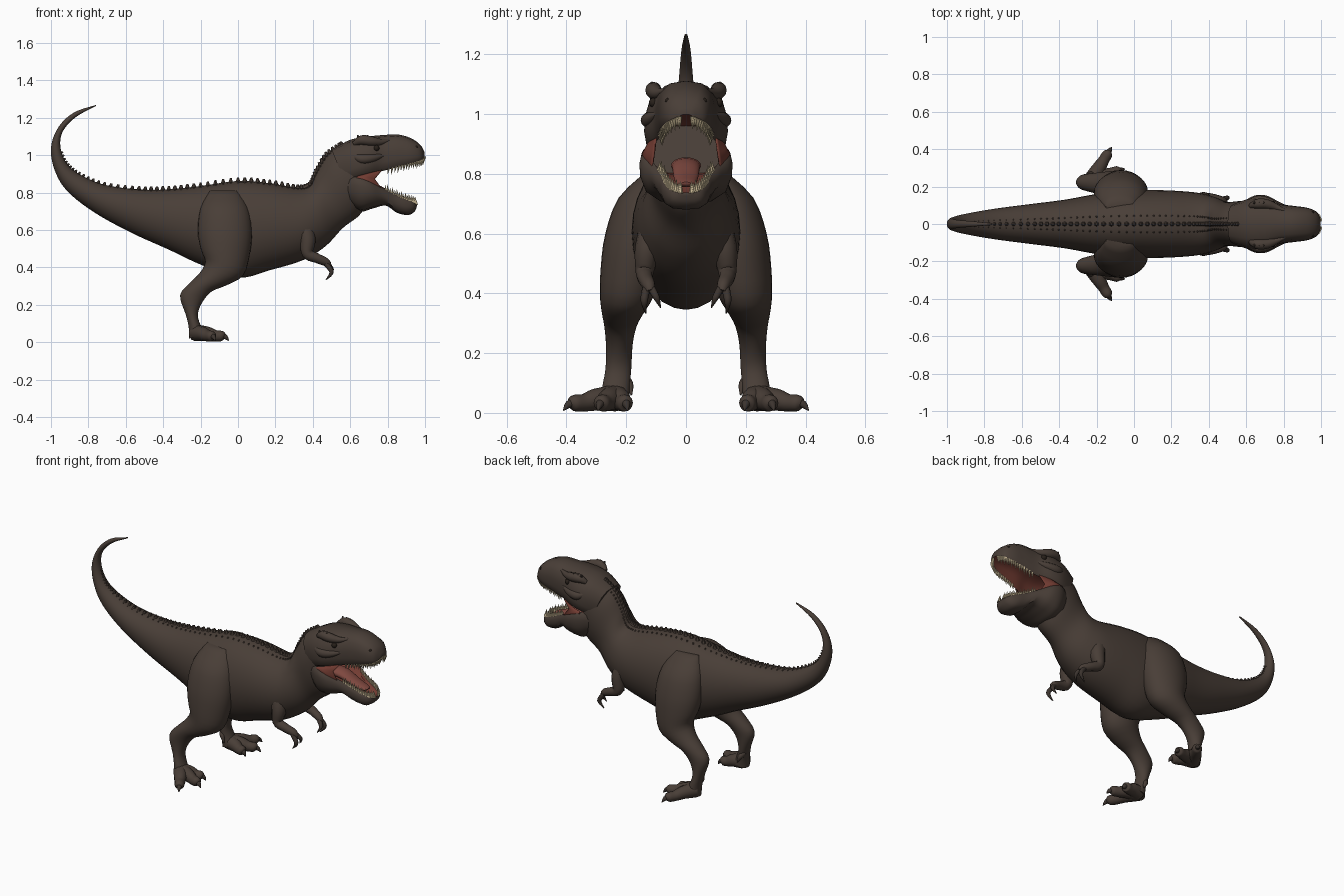
import bpy, bmesh, math
from mathutils import Vector, Matrix

if "Cube" in bpy.data.objects:
    bpy.data.objects.remove(bpy.data.objects["Cube"])


def material(name, rgb):
    m = bpy.data.materials.new(name)
    m.diffuse_color = (*rgb, 1)
    m.use_nodes = True
    m.node_tree.nodes["Principled BSDF"].inputs["Base Color"].default_value = m.diffuse_color
    return m


HIDE = material("brown_hide", (0.066, 0.048, 0.038))
MOUTH = material("mouth_red", (0.17, 0.045, 0.032))
TONGUE = material("tongue_red", (0.21, 0.065, 0.05))
TOOTH = material("ivory", (0.55, 0.45, 0.28))
CLAW = material("dark_claw", (0.045, 0.034, 0.028))
EYE = material("dark_eye", (0.02, 0.014, 0.01))


def spline(pts, n):
    """Smooth curve through number tuples, n steps per span."""
    out = []
    for i in range(len(pts) - 1):
        p0, p1 = pts[max(i - 1, 0)], pts[i]
        p2, p3 = pts[i + 1], pts[min(i + 2, len(pts) - 1)]
        for k in range(n):
            t = k / n
            out.append(tuple(b + 0.5 * t * (c - a + t * (2 * a - 5 * b + 4 * c - d
                       + t * (3 * (b - c) + d - a))) for a, b, c, d in zip(p0, p1, p2, p3)))
    return out + [tuple(pts[-1])]


def finish(name, bm, mats, mirror=False, angle=50):
    bmesh.ops.recalc_face_normals(bm, faces=bm.faces)
    me = bpy.data.meshes.new(name)
    bm.to_mesh(me)
    bm.free()
    for m in mats:
        me.materials.append(m)
    me.shade_smooth()
    me.set_sharp_from_angle(angle=math.radians(angle))
    ob = bpy.data.objects.new(name, me)
    bpy.context.collection.objects.link(ob)
    if mirror:
        mod = ob.modifiers.new("mirror", 'MIRROR')
        mod.use_axis = (False, True, False)
        mod.use_mirror_merge = False
    return ob


def skin(name, rings, mats, mirror=False, closed=True, red=()):
    """Bridge rings; ring segments listed in red take the second material."""
    bm = bmesh.new()
    rows = [[bm.verts.new((x, y, max(z, 0))) for x, y, z in r] for r in rings]
    n = len(rows[0])
    for a, b in zip(rows, rows[1:]):
        for i in range(n if closed else n - 1):
            j = (i + 1) % n
            f = bm.faces.new((a[i], a[j], b[j], b[i]))
            f.material_index = 1 if i in red else 0
    if closed:
        bm.faces.new(rows[0])
        bm.faces.new(rows[-1])
    return finish(name, bm, mats, mirror)


OVAL = [(math.cos(i * math.tau / 28), 0.5 + 0.5 * math.sin(i * math.tau / 28)) for i in range(28)]
# Half of a jaw section: hollow mouth roof, lip, then the outer side up to the crown
HALF = [(0, .45), (.4, .44), (.72, .3), (.86, 0), (.95, .05), (1, .25), (.98, .5), (.86, .78), (.55, .95), (0, 1)]
JAW = HALF + [(-u, v) for u, v in HALF[-2:0:-1]]
RED = (0, 1, 2, 15, 16, 17)


def loft(name, stations, profile, mats, steps=5, **kw):
    """Stations: upper x,z, lower x,z, half width, y centre."""
    rings = [[(bx + (ax - bx) * v, y + w * u, bz + (az - bz) * v) for u, v in profile]
             for ax, az, bx, bz, w, y in spline(stations, steps)]
    return skin(name, rings, mats, **kw)


def tube(name, path, mat, sides=12, mirror=True):
    """Round limb along x,y,z,radius points."""
    pts = spline(path, 5)
    rings = []
    for i, p in enumerate(pts):
        t = Vector(pts[min(i + 1, len(pts) - 1)][:3]) - Vector(pts[max(i - 1, 0)][:3])
        n = t.cross(Vector((0, 1, 0))).normalized()
        m = t.cross(n).normalized()
        r = max(p[3], 0.001)
        rings.append([Vector(p[:3]) + r * (n * math.cos(a) + m * math.sin(a))
                      for a in (k * math.tau / sides for k in range(sides))])
    return skin(name, rings, [mat], mirror)


def spikes(name, items, mat, sides=6, mirror=False):
    """Many cones: base point, direction, radius, length, tip ratio."""
    bm = bmesh.new()
    for base, d, r, h, tip in items:
        d = Vector(d).normalized()
        M = Matrix.Translation(Vector(base) + d * h / 2) @ d.to_track_quat('Z', 'Y').to_matrix().to_4x4()
        bmesh.ops.create_cone(bm, cap_ends=True, segments=sides, radius1=r, radius2=r * tip, depth=h, matrix=M)
    return finish(name, bm, [mat], mirror)


# Tail, torso and neck
BODY = [(-.76, 1.262, -.76, 1.268, .005, 0), (-.865, 1.205, -.877, 1.228, .015, 0),
        (-.935, 1.13, -.96, 1.15, .022, 0), (-.95, 1.05, -1.0, 1.04, .03, 0),
        (-.92, .962, -.98, .92, .042, 0), (-.85, .9, -.915, .81, .058, 0),
        (-.715, .842, -.77, .695, .082, 0), (-.53, .817, -.57, .585, .107, 0),
        (-.37, .817, -.37, .495, .13, 0), (-.2, .835, -.2, .415, .16, 0),
        (0, .862, 0, .345, .18, 0), (.17, .85, .17, .385, .18, 0),
        (.32, .825, .35, .44, .168, 0), (.385, .84, .47, .515, .145, 0),
        (.42, .91, .56, .61, .118, 0), (.475, 1.0, .64, .67, .122, 0), (.555, 1.055, .68, .72, .125, 0)]
loft("body", BODY, OVAL, [HIDE])

# Crest of small bumps along the back, in three rows
crest = []
for ax, az, bx, bz, w, _ in spline(BODY, 5)[17:]:
    up = Vector((ax - bx, 0, az - bz))
    for u in (-.24, 0, .24):
        v = .5 + .5 * math.sqrt(1 - u * u)
        size = min(.6, .3 + w * 2.5) * (1 if u == 0 else .5)
        base = Vector((bx, w * u, bz)) + up * v - up.normalized() * .008
        crest.append((base, up, .026 * size, .045 * size, .35))
spikes("back_crest", crest, HIDE)

# Skull and lower jaw, each with a red hollow inside
SKULL = [(.5, 1.03, .57, .86, .11, 0), (.60, 1.082, .64, .885, .138, 0), (.70, 1.1, .70, .90, .135, 0),
         (.78, 1.108, .77, .915, .108, 0), (.86, 1.11, .86, .938, .096, 0), (.93, 1.088, .93, .955, .086, 0),
         (.975, 1.055, .978, .97, .064, 0), (.998, 1.015, .998, .985, .025, 0)]
LOWER = [(.57, .76, .57, .87, .11, 0), (.65, .70, .635, .885, .15, 0), (.72, .715, .70, .865, .153, 0),
         (.79, .73, .765, .83, .12, 0), (.85, .692, .83, .795, .092, 0), (.91, .68, .89, .768, .078, 0),
         (.945, .70, .935, .752, .057, 0), (.957, .73, .955, .742, .022, 0)]
loft("skull", SKULL, JAW, [HIDE, MOUTH], red=RED)
loft("lower_jaw", LOWER, JAW, [HIDE, MOUTH], red=RED)

# Red skin stretched across the corners of the mouth
sheet = []
for i, (a, b) in enumerate(zip(spline(SKULL[1:4], 4), spline(LOWER[1:4], 4))):
    back = .035 * i / 8
    sheet.append([(a[2], a[4] * .95, a[3] + .004),
                  ((a[2] + b[2]) / 2 - back, (a[4] + b[4]) * .475, (a[3] + b[3]) / 2),
                  (b[2], b[4] * .95, b[3] - .004)])
cheek = skin("mouth_corner_skin", sheet, [MOUTH], mirror=True, closed=False)
cheek.modifiers.new("thickness", 'SOLIDIFY').thickness = .006

# Tongue
loft("tongue", [(.66, .855, .66, .80, .05, 0), (.74, .845, .74, .79, .046, 0), (.82, .805, .82, .765, .04, 0),
                (.88, .782, .88, .755, .032, 0), (.9, .772, .9, .765, .015, 0)], OVAL, [TONGUE], steps=3)

# Teeth set along both lips
teeth = []
for stations, d, inset in ((SKULL, -1, .007), (LOWER, 1, .007)):
    lip = [s for s in spline(stations, 5) if s[2] > .79]
    for k, s in enumerate(lip):
        teeth.append(((s[2], s[4] * .84, s[3] - d * inset), (-.15, -.1, d), .0085,
                      .042 if k % 2 else .033, .05))
spikes("teeth", teeth, TOOTH, mirror=True)

# Brow ridges, eyes and nostrils
tube("brow_ridge", [(.62, .095, 1.06, .012), (.66, .108, 1.08, .026), (.71, .106, 1.075, .026),
                    (.76, .09, 1.07, .018), (.81, .07, 1.08, .006)], HIDE)
tube("cheek_ridge", [(.61, .115, 1.0, .01), (.66, .125, .98, .026), (.72, .118, .985, .022),
                     (.78, .098, 1.0, .006)], HIDE)
spikes("brow_horns", [((.65 + .025 * i, .105, 1.075), (-.3, .35, 1), .014, .035, .3) for i in range(3)],
       HIDE, mirror=True)
for name, spot, r in (("eye", (.74, .108, 1.038), .016), ("nostril", (.955, .062, 1.045), .008)):
    bm = bmesh.new()
    bmesh.ops.create_uvsphere(bm, u_segments=12, v_segments=8, radius=r, matrix=Matrix.Translation(spot))
    finish(name, bm, [EYE], mirror=True)

# Hind legs, from hip to ankle
loft("hind_leg", [(.0, .81, -.15, .81, .04, .09), (.055, .72, -.2, .72, .09, .135),
                  (.075, .6, -.215, .6, .105, .165), (.065, .48, -.2, .5, .102, .183),
                  (.03, .36, -.175, .43, .09, .198), (-.06, .305, -.205, .37, .07, .212),
                  (-.14, .272, -.26, .315, .055, .219), (-.19, .215, -.31, .25, .045, .223),
                  (-.215, .15, -.28, .15, .043, .226), (-.2, .09, -.264, .085, .046, .234),
                  (-.175, .045, -.262, .02, .048, .237)], OVAL, [HIDE], steps=3, mirror=True)

# Three front toes with claws, and a small inner toe
for name, (x, y) in (("inner", (-.085, .195)), ("middle", (-.05, .295)), ("outer", (-.12, .41))):
    def at(t, z, r):
        return (-.225 + (x + .225) * t, .237 + (y - .237) * t, z, r)
    tube(name + "_toe", [at(0, .05, .045), at(.35, .045, .038), at(.6, .034, .03), at(.8, .033, .027),
                         at(.88, .03, .014)], HIDE)
    tube(name + "_toe_claw", [at(.76, .036, .016), at(.9, .028, .013), at(1, .008, .002)], CLAW)
tube("back_toe", [(-.255, .21, .12, .018), (-.24, .19, .095, .014), (-.225, .183, .06, .003)], HIDE)

# Small arms with two clawed fingers
tube("arm", [(.35, .10, .64, .05), (.372, .128, .55, .043), (.372, .138, .475, .031), (.42, .136, .45, .026),
             (.47, .125, .428, .022), (.488, .12, .405, .014)], HIDE)
FINGERS = {"inner": [(.47, .12, .425, .014), (.502, .1, .388, .011), (.486, .085, .352, .002)],
           "outer": [(.47, .132, .42, .014), (.5, .14, .375, .012), (.47, .135, .333, .002)]}
for name, path in FINGERS.items():
    tube(name + "_finger", path, CLAW, sides=8)
